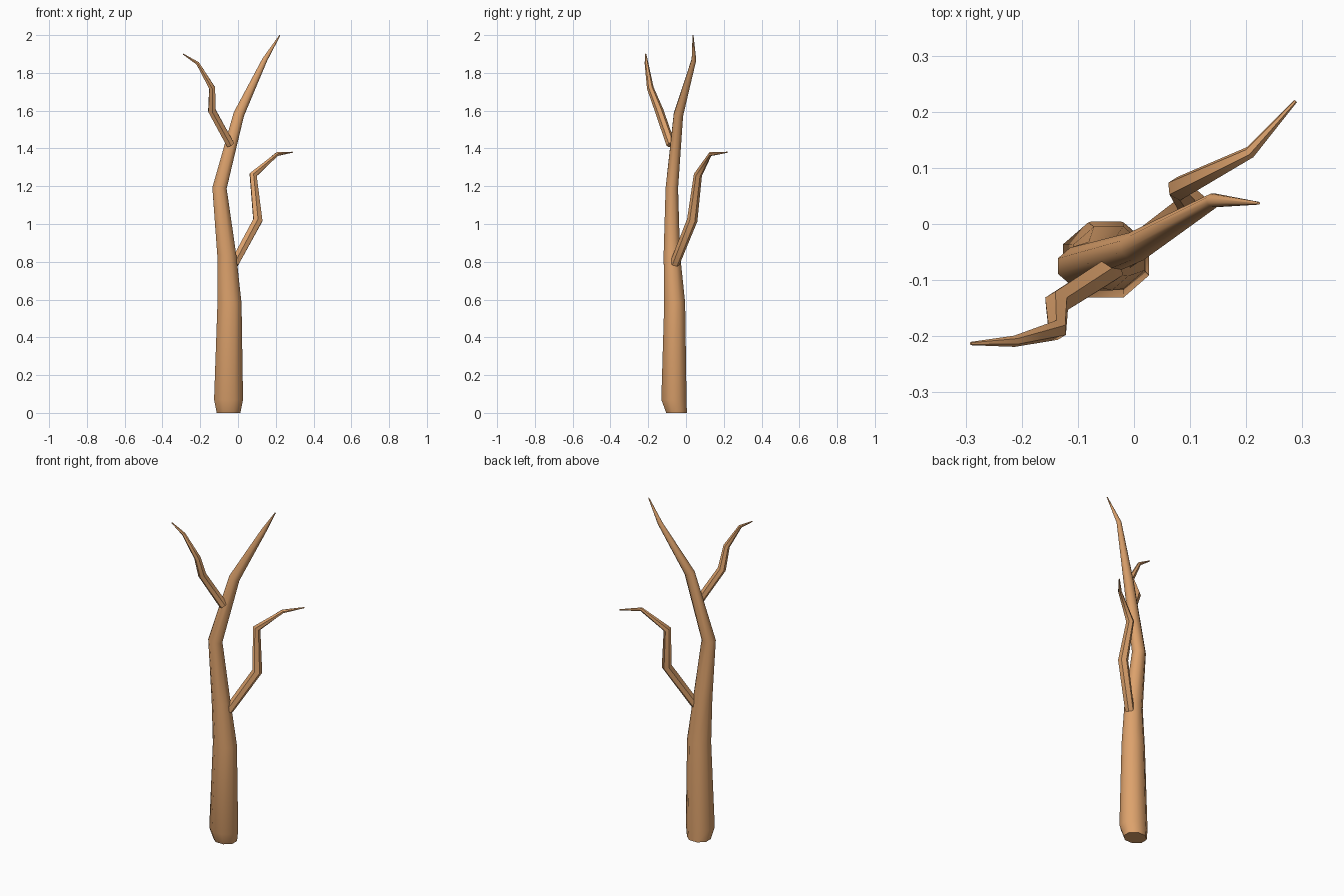
import bpy, bmesh, math
from mathutils import Vector

cube = bpy.data.objects.get("Cube")
if cube:
    bpy.data.objects.remove(cube, do_unlink=True)

# Single bark colour
bark = bpy.data.materials.new("tan_bark")
bark.use_nodes = True
colour = (0.72, 0.36, 0.15, 1)
bark.diffuse_color = colour
bsdf = next(n for n in bark.node_tree.nodes if n.type == 'BSDF_PRINCIPLED')
bsdf.inputs["Base Color"].default_value = colour
bsdf.inputs["Roughness"].default_value = 0.9


def limb(name, path, sides, squash=1.0):
    """Tapered tube through (x, y, z, radius) points, with mitred bends."""
    points = [Vector(p[:3]) for p in path]
    bm = bmesh.new()
    rings = []
    for i, centre in enumerate(points):
        before = (centre - points[max(i - 1, 0)]).normalized()
        after = (points[min(i + 1, len(points) - 1)] - centre).normalized()
        tangent = (before + after).normalized()
        if name == "trunk" and i < 2:
            tangent = Vector((0, 0, 1))
        across = Vector((0, 1, 0)).cross(tangent).normalized()
        up = tangent.cross(across)
        ring = []
        for s in range(sides):
            a = math.tau * (s + 0.5) / sides
            offset = across * math.cos(a) + up * math.sin(a) * squash
            ring.append(bm.verts.new(centre + offset * path[i][3]))
        rings.append(ring)
    for low, high in zip(rings, rings[1:]):
        for s in range(sides):
            t = (s + 1) % sides
            bm.faces.new((low[s], low[t], high[t], high[s]))
    bm.faces.new(rings[0][::-1])
    bm.faces.new(rings[-1])
    bmesh.ops.recalc_face_normals(bm, faces=bm.faces)
    mesh = bpy.data.meshes.new(name)
    bm.to_mesh(mesh)
    bm.free()
    mesh.materials.append(bark)
    obj = bpy.data.objects.new(name, mesh)
    bpy.context.collection.objects.link(obj)
    bpy.ops.object.select_all(action='DESELECT')
    obj.select_set(True)
    bpy.context.view_layer.objects.active = obj
    bpy.ops.object.shade_smooth_by_angle(angle=math.radians(55))
    return obj


# Trunk, flared at the foot and running on into the top branch
limb("trunk", [
    (-0.05, -0.05, 0.0, 0.068),
    (-0.05, -0.064, 0.07, 0.083),
    (-0.045, -0.06, 0.58, 0.069),
    (-0.06, -0.075, 0.84, 0.054),
    (-0.098, -0.075, 1.19, 0.041),
    (0.004, -0.04, 1.58, 0.031),
    (0.142, 0.042, 1.87, 0.015),
    (0.222, 0.037, 2.0, 0.003)], 8, 0.87)

# Lower branch on the left side
limb("left_branch", [
    (-0.02, -0.06, 0.79, 0.026),
    (0.105, 0.033, 1.02, 0.028),
    (0.08, 0.063, 1.26, 0.022),
    (0.207, 0.128, 1.37, 0.011),
    (0.288, 0.219, 1.38, 0.003)], 6)

# Upper branch on the right side
limb("right_branch", [
    (-0.04, -0.08, 1.42, 0.024),
    (-0.138, -0.142, 1.6, 0.023),
    (-0.137, -0.189, 1.72, 0.018),
    (-0.213, -0.209, 1.85, 0.010),
    (-0.291, -0.213, 1.9, 0.003)], 6)
